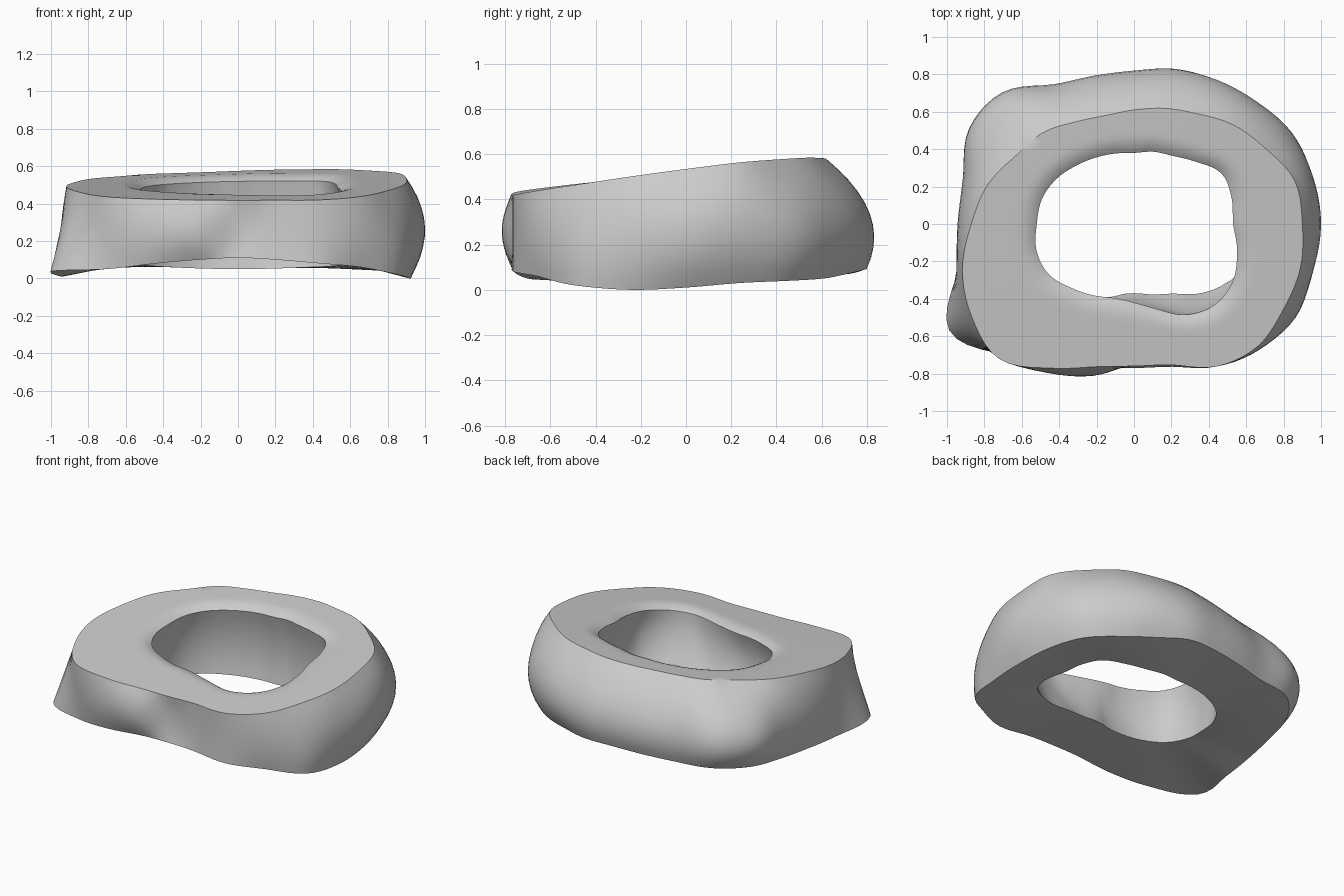
import bpy
import bmesh
import math

cube = bpy.data.objects.get("Cube")
if cube:
    bpy.data.objects.remove(cube, do_unlink=True)

# Outline radii in hundredths, every 15 degrees counter-clockwise from +x
TOP_EDGE = [90, 89, 81, 75, 68, 64, 61, 60, 63, 69, 73, 81,
            87, 95, 100, 102, 89, 79, 76, 78, 88, 93, 92, 92]
BELLY = [100, 99, 97, 92, 88, 84, 80, 80, 84, 97, 100, 94,
         94, 98, 107, 101, 92, 84, 75, 78, 88, 95, 99, 99]
BASE_EDGE = [92, 91, 91, 86, 82, 82, 79, 79, 83, 94, 95, 91,
             92, 98, 114, 99, 88, 79, 77, 79, 88, 93, 99, 95]
HOLE = [53, 54, 54, 47, 42, 40, 38, 39, 41, 44, 48, 51,
        52, 54, 53, 48, 43, 39, 37, 39, 43, 52, 59, 57]
# Extra width of the hole at the top, and height of the base edge
FLARE = [0, 0, 0, 0, 0, 0, 0, 0, 0, 0, 0, 0,
         0, 0, 0, 0, 1, 2, 5, 8, 13, 9, 2, 0]
BASE_HEIGHT = [1, 3, 4, 5, 7, 9, 9, 8, 7, 7, 5, 3,
               2, 1, 4, 5, 8, 10, 11, 10, 8, 6, 2, 0]
COLUMNS = 120


def sample(values, u):
    """Smooth periodic interpolation, u runs from 0 to 1 round the ring."""
    n = len(values)
    i, t = int(u * n), u * n - int(u * n)
    a, b, c, d = (values[(i + k) % n] / 100 for k in (-1, 0, 1, 2))
    return b + t * ((c - a) + t * ((2 * a - 5 * b + 4 * c - d)
                                   + t * (3 * (b - c) + d - a))) / 2


def bow(a, mid, b, t):
    """Parabola from a through mid to b."""
    return a + (4 * mid - 3 * a - b) * t + 2 * (a + b - 2 * mid) * t * t


def mix(a, b, t):
    return a + (b - a) * t


def section(u):
    """Closed cross-section of the ring as points."""
    ang = math.tau * u
    cs, sn = math.cos(ang), math.sin(ang)

    def top_z(r):
        x, y = r * cs, r * sn
        return 0.505 + 0.115 * y + 0.01 * x + 0.02 * x * y + 0.025 * x * x

    top, belly, base = (sample(v, u) for v in (TOP_EDGE, BELLY, BASE_EDGE))
    hole, flare = sample(HOLE, u), max(0, sample(FLARE, u))
    low = max(0, sample(BASE_HEIGHT, u))
    lip, foot = hole + flare, hole + max(0, 0.03 - flare)
    lip_z, foot_z = top_z(lip) - 0.03, 0.08 - 0.03 * sn
    hollow = (lip + foot) / 2 + 0.03
    pts = []
    # outer wall, downwards
    for k in range(10):
        t = k / 10
        pts.append((bow(top, belly, base, t), mix(top_z(top), low, t)))
    # underside, inwards
    for k in range(6):
        t = k / 6
        pts.append((mix(base, foot, t), mix(low, foot_z, t)))
    # hollowed hole wall, upwards
    for k in range(8):
        t = k / 8
        pts.append((bow(foot, hollow, lip, t), mix(foot_z, lip_z, t)))
    # top face, outwards with a soft dip beside the hole
    for k in range(10):
        r = mix(lip, top, (k / 10) ** 2)
        dip = max(0, 1 - (r - lip) / 0.09)
        pts.append((r, top_z(r) - 0.03 * dip ** 2))
    return [(r * cs, r * sn, z) for r, z in pts]


# Ring body
bm = bmesh.new()
rings = [[bm.verts.new(p) for p in section(c / COLUMNS)]
         for c in range(COLUMNS)]
for c, ring in enumerate(rings):
    after = rings[(c + 1) % COLUMNS]
    for k in range(len(ring)):
        j = (k + 1) % len(ring)
        bm.faces.new((ring[k], ring[j], after[j], after[k]))
bmesh.ops.recalc_face_normals(bm, faces=bm.faces)
mesh = bpy.data.meshes.new("ring_body")
bm.to_mesh(mesh)
bm.free()
body = bpy.data.objects.new("ring_body", mesh)
bpy.context.collection.objects.link(body)

# Plain grey
grey = bpy.data.materials.new("plain_grey")
grey.use_nodes = True
colour = (0.6, 0.6, 0.6, 1)
grey.diffuse_color = colour
grey.node_tree.nodes["Principled BSDF"].inputs["Base Color"].default_value = colour
mesh.materials.append(grey)

bpy.ops.object.select_all(action="DESELECT")
body.select_set(True)
bpy.context.view_layer.objects.active = body
bpy.ops.object.shade_smooth_by_angle(angle=math.radians(35))
